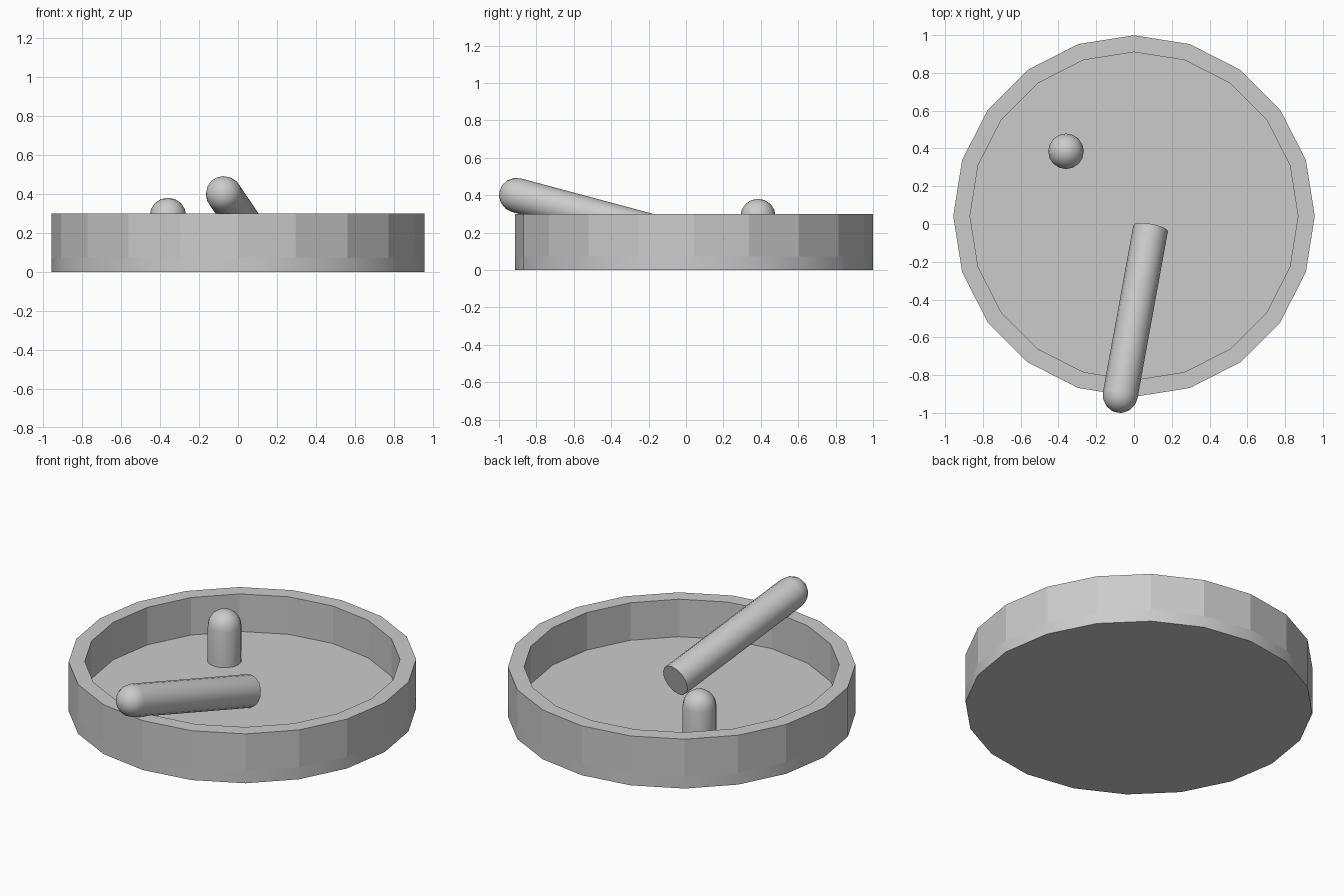
import bpy, bmesh
from math import sin, cos, pi
from mathutils import Vector

if "Cube" in bpy.data.objects:
    bpy.data.objects.remove(bpy.data.objects["Cube"])


def lathe(name, profile, sides, smooth_rows=()):
    """Revolve (radius, z) points about z; radius 0 makes a pole, smooth_rows are shaded smooth."""
    bm = bmesh.new()
    rings = []
    for r, z in profile:
        if r == 0:
            rings.append([bm.verts.new((0, 0, z))] * sides)
        else:
            rings.append([bm.verts.new((r * cos(2 * pi * i / sides), r * sin(2 * pi * i / sides), z))
                          for i in range(sides)])
    for row, (a, b) in enumerate(zip(rings, rings[1:])):
        for i in range(sides):
            j = (i + 1) % sides
            corners = list(dict.fromkeys((a[i], a[j], b[j], b[i])))
            bm.faces.new(corners).smooth = row in smooth_rows
    bmesh.ops.recalc_face_normals(bm, faces=bm.faces)
    mesh = bpy.data.meshes.new(name)
    bm.to_mesh(mesh)
    bm.free()
    ob = bpy.data.objects.new(name, mesh)
    bpy.context.collection.objects.link(ob)
    return ob


def rounded_rod(name, start, dome_centre, radius, sides=16, steps=4):
    """Rod with a flat end at start and a domed end around dome_centre."""
    start, dome_centre = Vector(start), Vector(dome_centre)
    axis = dome_centre - start
    dome = [(radius * cos(k * pi / 2 / steps), axis.length + radius * sin(k * pi / 2 / steps))
            for k in range(steps)]
    profile = [(0, 0), (radius, 0)] + dome + [(0, axis.length + radius)]
    ob = lathe(name, profile, sides, range(1, len(profile)))
    ob.rotation_euler = axis.to_track_quat('Z', 'Y').to_euler()
    ob.location = start
    return ob


# Shallow 20-sided dish: smooth base band, flat-faced wall, recessed floor
FLOOR = 0.072
R_OUT, R_IN = 0.957, 0.868
dish = lathe("dish", [(0, 0), (R_OUT, 0), (R_OUT, FLOOR), (R_OUT, 0.3),
                      (R_IN, 0.3), (R_IN, FLOOR), (0, FLOOR)], 20, (1,))
dish.location.y = 0.042

# Upright post standing on the dish floor
rounded_rod("post", (-0.36, 0.385, FLOOR), (-0.36, 0.385, 0.287), 0.094)

# Loose stick leaning on the front rim
rounded_rod("leaning_stick", (0.088, -0.023, 0.163), (-0.073, -0.907, 0.4), 0.093)
